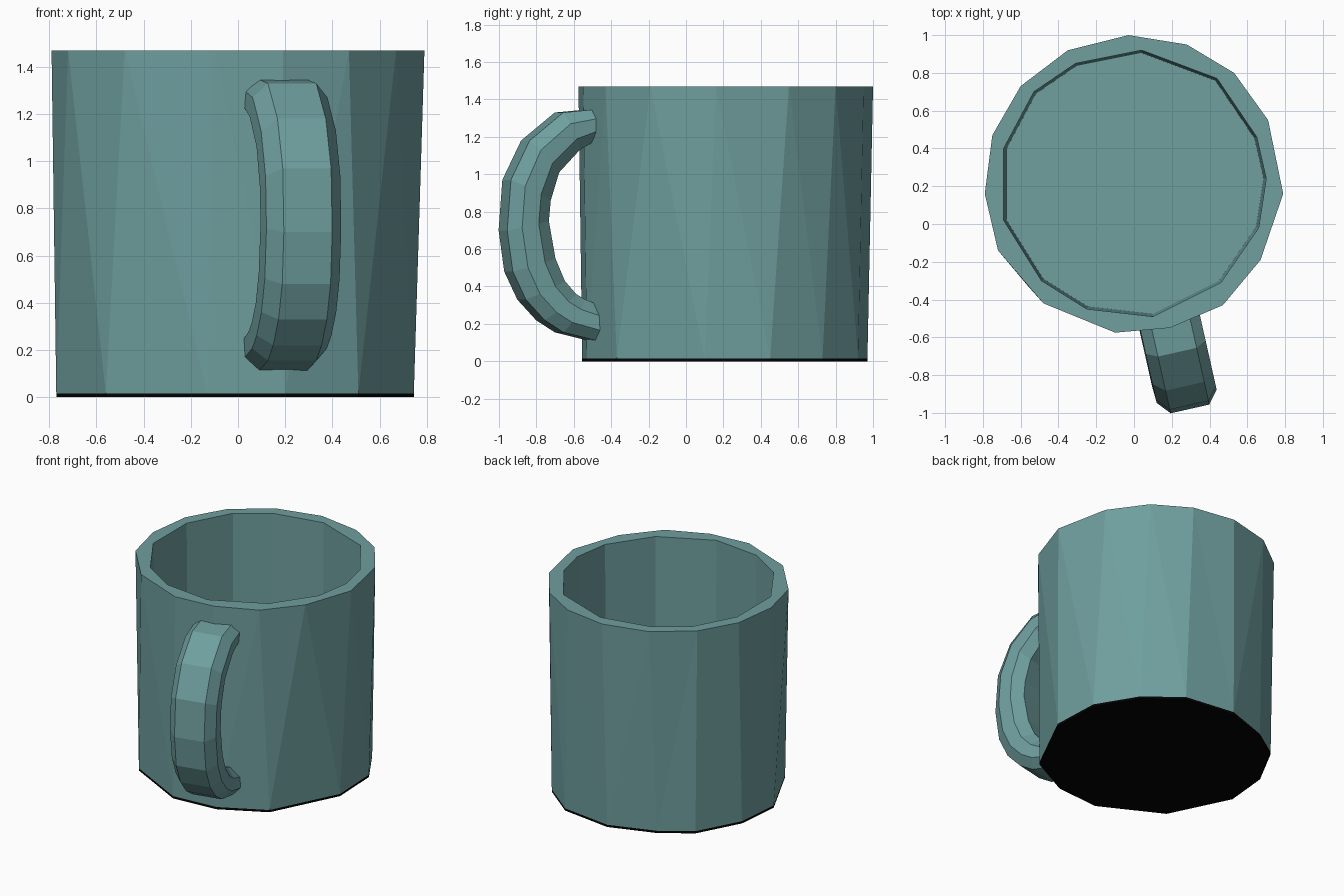
import bpy, bmesh, math

if "Cube" in bpy.data.objects:
    bpy.data.objects.remove(bpy.data.objects["Cube"])

CY = 0.21  # centre of the cup in y


def material(name, rgb):
    m = bpy.data.materials.new(name)
    m.diffuse_color = (*rgb, 1)
    m.use_nodes = True
    m.node_tree.nodes["Principled BSDF"].inputs["Base Color"].default_value = m.diffuse_color
    return m


teal = material("teal_glaze", (0.16, 0.345, 0.345))
black = material("black_base", (0.001, 0.001, 0.001))


def finish(bm, name, mats):
    bmesh.ops.recalc_face_normals(bm, faces=bm.faces)
    me = bpy.data.meshes.new(name)
    bm.to_mesh(me)
    bm.free()
    for m in mats:
        me.materials.append(m)
    ob = bpy.data.objects.new(name, me)
    bpy.context.collection.objects.link(ob)
    return ob


def angles(ring):
    """Clockwise angle of each vertex, unwrapped, with the first repeated at the end."""
    a = [math.atan2(v.co.x, v.co.y - CY) for v in ring]
    a = [a[0]] + [t % (2 * math.pi) for t in a[1:]]
    return a + [a[0] + 2 * math.pi]


def zip_rings(bm, A, B):
    """Join two rings with different vertex counts by triangles."""
    ta, tb = angles(A), angles(B)
    i = j = 0
    while i < len(A) or j < len(B):
        a, b = A[i % len(A)], B[j % len(B)]
        if j == len(B) or (i < len(A) and ta[i + 1] <= tb[j + 1]):
            i += 1
            bm.faces.new((a, A[i % len(A)], b))
        else:
            j += 1
            bm.faces.new((a, B[j % len(B)], b))


# Uneven hand-cut outlines of the cup, clockwise from the back
top = [(-.03, 1.0), (.28, .95), (.53, .80), (.71, .55), (.79, .16), (.67, -.19),
       (.47, -.43), (.19, -.55), (-.10, -.575), (-.48, -.42), (-.72, -.14),
       (-.79, .16), (-.75, .47), (-.60, .73), (-.35, .92)]
bottom = [(-.05, .97), (.32, .92), (.56, .73), (.73, .45), (.745, .10), (.51, -.37),
          (.20, -.53), (-.13, -.555), (-.56, -.33), (-.77, .10), (-.74, .42),
          (-.58, .72), (-.37, .86)]
inner = [(.04, .92), (.44, .77), (.65, .46), (.70, .24), (.66, -.02), (.46, -.31),
         (.10, -.49), (-.25, -.45), (-.49, -.30), (-.69, .02), (-.69, .40),
         (-.53, .70), (-.31, .85)]

# Cup: outer wall, rim, inner wall, floor and dark underside
bm = bmesh.new()


def ring(pts, z, s=1.0):
    return [bm.verts.new((x * s, CY + (y - CY) * s, z)) for x, y in pts]


r_base, r_low = ring(bottom, 0), ring(bottom, 0.016)
r_top, r_in = ring(top, 1.47), ring(inner, 1.47)
r_floor = ring(inner, 0.10, 0.98)
for a, b in ((r_base, r_low), (r_low, r_top), (r_top, r_in), (r_in, r_floor)):
    zip_rings(bm, a, b)
bm.faces.new(r_floor)
bm.faces.new(r_base)
for f in bm.faces:
    f.material_index = 1 if f.calc_center_median().z < 0.015 else 0
finish(bm, "cup", [teal, black])

# Handle: bevelled section swept through outer and inner (y, z) points
stations = [((-.47, 1.35), (-.47, 1.20)), ((-.68, 1.33), (-.59, 1.13)),
            ((-.86, 1.18), (-.70, 1.01)), ((-.96, .97), (-.745, .86)),
            ((-.98, .70), (-.755, .75)), ((-.95, .48), (-.72, .55)),
            ((-.88, .33), (-.67, .43)), ((-.78, .22), (-.61, .36)),
            ((-.68, .155), (-.56, .33)), ((-.50, .11), (-.46, .29))]
section = [(-.10, 0), (.11, 0), (.165, .3), (.16, .7),
           (.10, 1), (-.10, 1), (-.165, .7), (-.16, .3)]
bm = bmesh.new()
rings = []
for (yo, zo), (yi, zi) in stations:
    loop = []
    for w, t in section:
        y = yo + (yi - yo) * t
        x = 0.285 - (y + 0.95) * 0.225
        loop.append(bm.verts.new((x + 0.975 * w, y + 0.22 * w, zo + (zi - zo) * t)))
    rings.append(loop)
n = len(section)
for a, b in zip(rings, rings[1:]):
    for k in range(n):
        bm.faces.new((a[k], a[(k + 1) % n], b[(k + 1) % n], b[k]))
bm.faces.new(rings[0])
bm.faces.new(rings[-1])
finish(bm, "handle", [teal])
